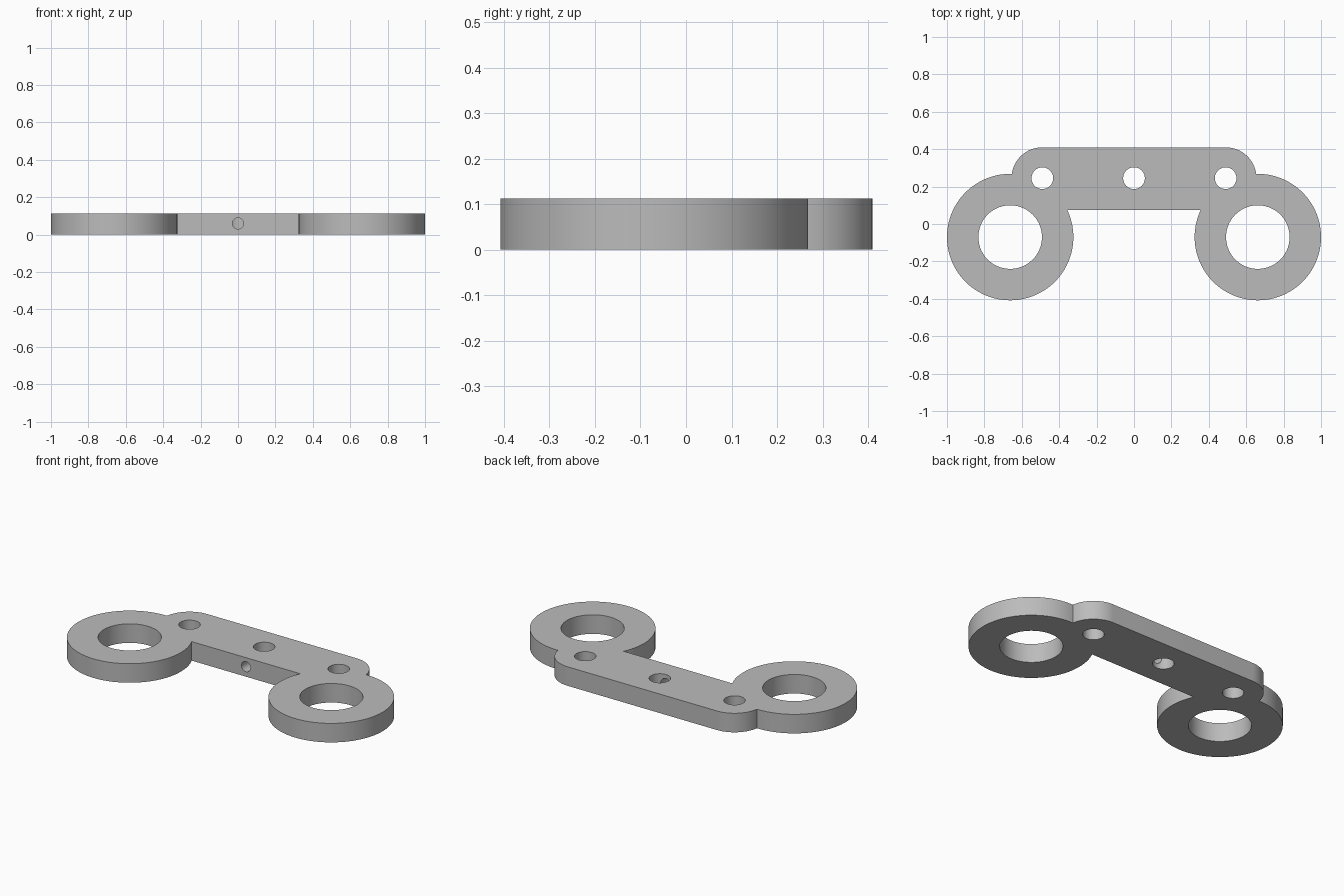
import bpy, bmesh
from math import cos, sin, radians, pi

if "Cube" in bpy.data.objects:
    bpy.data.objects.remove(bpy.data.objects["Cube"])

HEIGHT = 0.113
RING_X, RING_Y, RING_R, BORE_R = 0.662, -0.07, 0.338, 0.17
END_X, END_Y, END_R, BOLT_R = 0.49, 0.245, 0.165, 0.058
PIN_R = 0.03

grey = bpy.data.materials.new("plain_grey")
grey.use_nodes = True
grey.diffuse_color = (0.5, 0.5, 0.5, 1)
grey.node_tree.nodes["Principled BSDF"].inputs["Base Color"].default_value = (0.5, 0.5, 0.5, 1)


def arc(cx, cy, r, start, end, n):
    """Points along an arc, angles in degrees."""
    angles = [radians(start + (end - start) * i / n) for i in range(n + 1)]
    return [(cx + r * cos(a), cy + r * sin(a)) for a in angles]


def circle(cx, cy, r, n):
    return arc(cx, cy, r, 0, 360, n)[:-1]


def add_loop(curve, points):
    spline = curve.splines.new("POLY")
    spline.points.add(len(points) - 1)
    for p, (x, y) in zip(spline.points, points):
        p.co = (x, y, 0, 1)
    spline.use_cyclic_u = True


# Outline: ring lobe then rounded bar end, mirrored to the other side
half = arc(RING_X, RING_Y, RING_R, 154.6, 451.5, 80) + arc(END_X, END_Y, END_R, 8, 90, 20)
outline = half + [(-x, y) for x, y in reversed(half)]

curve = bpy.data.curves.new("plate_profile", "CURVE")
curve.dimensions = "2D"
curve.fill_mode = "BOTH"
curve.extrude = HEIGHT / 2
add_loop(curve, outline)
for x in (-RING_X, RING_X):
    add_loop(curve, circle(x, RING_Y, BORE_R, 72))
for x in (-END_X, 0, END_X):
    add_loop(curve, circle(x, END_Y, BOLT_R, 40))

# Turn the filled profile into one closed solid standing on the ground
profile = bpy.data.objects.new("plate_profile", curve)
bpy.context.collection.objects.link(profile)
mesh = bpy.data.meshes.new_from_object(profile.evaluated_get(bpy.context.evaluated_depsgraph_get()))
bpy.data.objects.remove(profile)
bm = bmesh.new()
bm.from_mesh(mesh)
bmesh.ops.remove_doubles(bm, verts=bm.verts, dist=0.0002)
bmesh.ops.recalc_face_normals(bm, faces=bm.faces)
bmesh.ops.translate(bm, verts=bm.verts, vec=(0, 0, HEIGHT / 2))
bm.to_mesh(mesh)
bm.free()
mesh.materials.clear()
mesh.materials.append(grey)
plate = bpy.data.objects.new("bracket_plate", mesh)
bpy.context.collection.objects.link(plate)

# Small pin hole from the front edge into the middle bolt hole
bpy.ops.mesh.primitive_cylinder_add(vertices=32, radius=PIN_R, depth=END_Y,
                                    location=(0, END_Y / 2, HEIGHT / 2 + 0.003),
                                    rotation=(pi / 2, 0, 0))
cutter = bpy.context.object
cutter.name = "pin_hole_cutter"
cutter.data.materials.append(grey)
cutter.hide_render = True
cutter.display_type = "WIRE"
cut = plate.modifiers.new("pin_hole", "BOOLEAN")
cut.operation = "DIFFERENCE"
cut.solver = "EXACT"
cut.object = cutter

# Bake the cut, then shade the curved walls smooth
bpy.context.view_layer.objects.active = plate
bpy.ops.object.select_all(action="DESELECT")
plate.select_set(True)
bpy.ops.object.modifier_apply(modifier=cut.name)
bpy.data.objects.remove(cutter)
bpy.ops.object.shade_smooth_by_angle(angle=radians(30))
